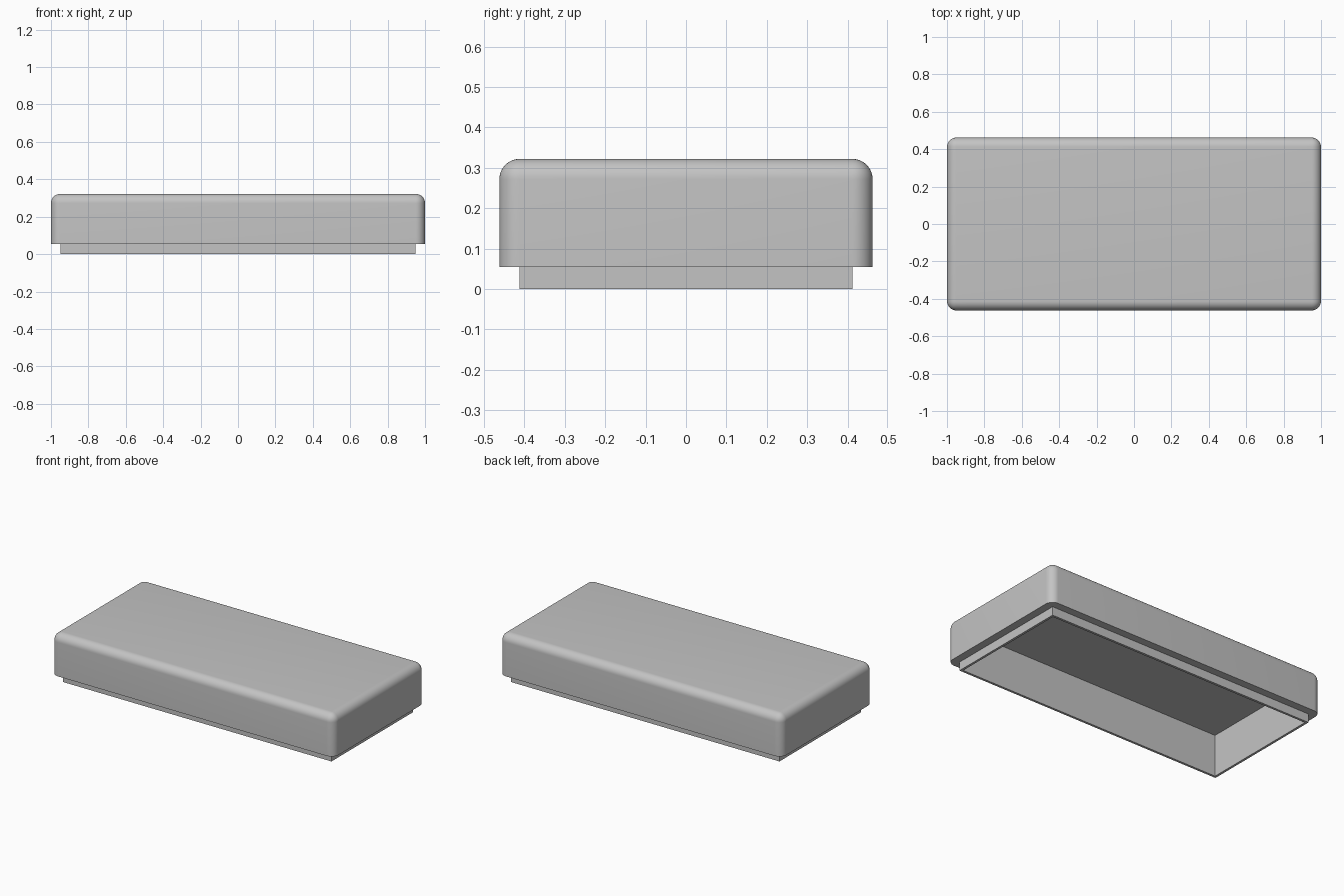
import bpy
import bmesh
import math
from mathutils import Matrix, Vector

default = bpy.data.objects.get("Cube")
if default:
    bpy.data.objects.remove(default, do_unlink=True)

LENGTH, DEPTH, HEIGHT = 2.0, 0.924, 0.322
SEAM = 0.055          # height where the lip meets the cover
STEP = 0.05           # how far the lip sits in from the cover
WALL = 0.015          # lip wall thickness
CEILING = 0.267       # top of the hollow

# Material
grey = bpy.data.materials.new("plain_grey")
grey.use_nodes = True
colour = (0.55, 0.55, 0.55, 1)
grey.diffuse_color = colour
grey.node_tree.nodes["Principled BSDF"].inputs["Base Color"].default_value = colour


def box(name, inset, bottom, top, radius=0):
    """Box inset from the outer footprint, optionally rounded except at its base."""
    bm = bmesh.new()
    size = (LENGTH - 2 * inset, DEPTH - 2 * inset, top - bottom)
    place = Matrix.Translation(Vector((0, 0, (top + bottom) / 2)))
    bmesh.ops.create_cube(bm, size=1, matrix=place @ Matrix.Diagonal((*size, 1)))
    if radius:
        edges = [e for e in bm.edges if max(v.co.z for v in e.verts) > bottom + radius]
        bmesh.ops.bevel(bm, geom=edges, offset=radius, segments=10,
                        profile=0.5, affect='EDGES', clamp_overlap=True)
    mesh = bpy.data.meshes.new(name)
    bm.to_mesh(mesh)
    bm.free()
    mesh.materials.append(grey)
    obj = bpy.data.objects.new(name, mesh)
    bpy.context.collection.objects.link(obj)
    return obj


# Rounded cover and the square lip below it
cover = box("lid_cover", 0, SEAM, HEIGHT, radius=STEP)
lip = box("lid_lip", STEP, 0, SEAM)

# Hollow through both parts, open at the bottom
cavity = box("cavity_cutter", STEP + WALL, -0.1, CEILING)
cavity.hide_render = True

for part in (cover, lip):
    bpy.ops.object.select_all(action='DESELECT')
    part.select_set(True)
    bpy.context.view_layer.objects.active = part
    cut = part.modifiers.new("hollow", 'BOOLEAN')
    cut.operation = 'DIFFERENCE'
    cut.solver = 'EXACT'
    cut.object = cavity
    bpy.ops.object.modifier_apply(modifier=cut.name)
    bpy.ops.object.shade_smooth_by_angle(angle=math.radians(30))

bpy.data.objects.remove(cavity, do_unlink=True)
